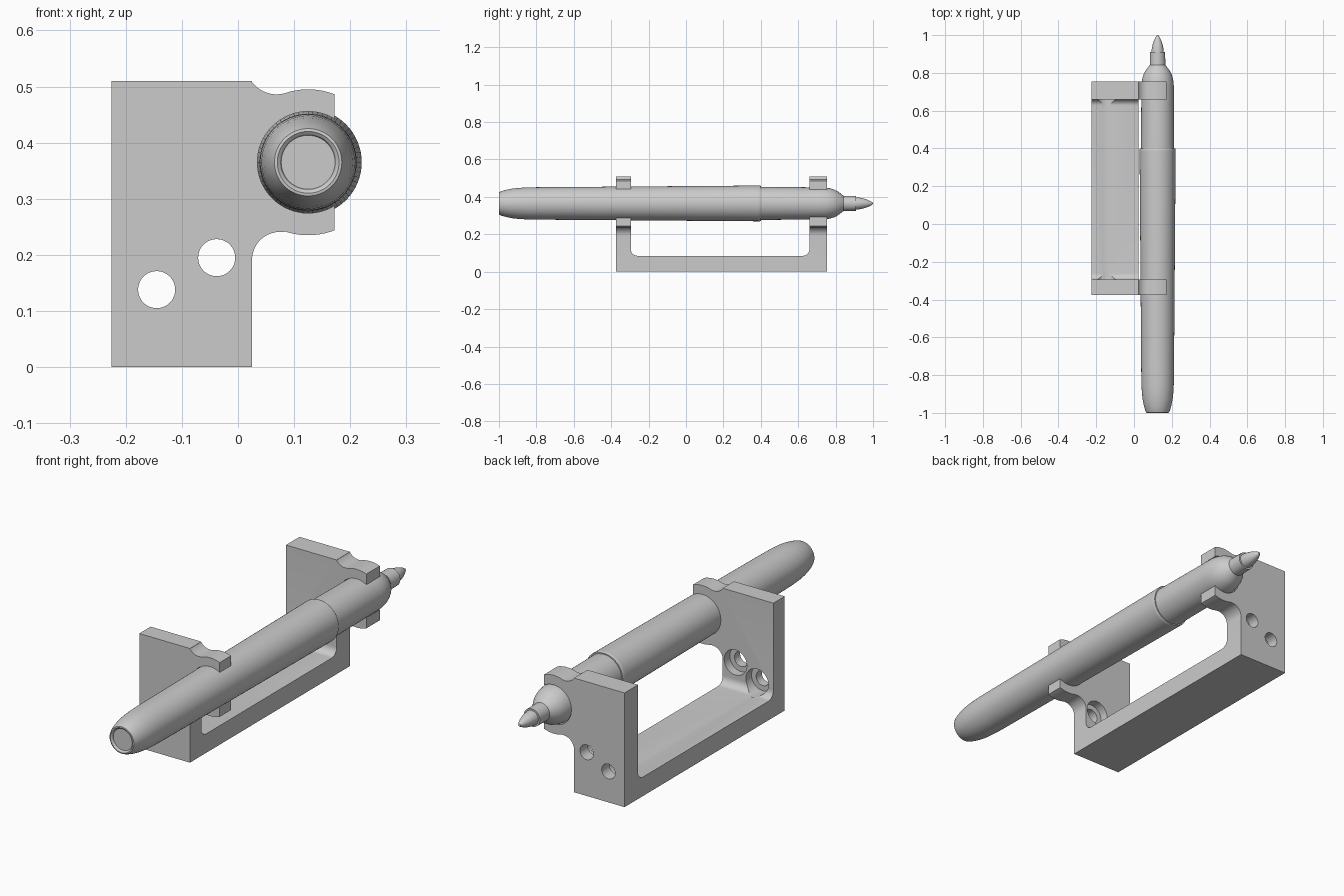
import bpy, bmesh
from math import cos, sin, radians, tau

if "Cube" in bpy.data.objects:
    bpy.data.objects.remove(bpy.data.objects["Cube"])

CX, CZ = 0.125, 0.365          # pen axis
Y0, Y1 = -0.375, 0.755         # bracket ends
IN0, IN1 = -0.295, 0.66        # inner faces of the two plates
FLOOR = 0.085


def arc(cx, cy, r, a0, a1, n):
    return [(cx + r * cos(radians(a0 + (a1 - a0) * i / n)),
             cy + r * sin(radians(a0 + (a1 - a0) * i / n))) for i in range(n + 1)]


def new_object(name, bm):
    bmesh.ops.recalc_face_normals(bm, faces=bm.faces)
    me = bpy.data.meshes.new(name)
    bm.to_mesh(me)
    bm.free()
    ob = bpy.data.objects.new(name, me)
    bpy.context.collection.objects.link(ob)
    return ob


def prism(name, pts, a, b, axis):
    """Extrude a 2D outline from a to b along x (outline y,z) or y (outline x,z)."""
    place = (lambda p: (a, p[0], p[1])) if axis == 'x' else (lambda p: (p[0], a, p[1]))
    bm = bmesh.new()
    f = bm.faces.new([bm.verts.new(place(p)) for p in pts])
    ext = bmesh.ops.extrude_face_region(bm, geom=[f])
    move = (b - a, 0, 0) if axis == 'x' else (0, b - a, 0)
    bmesh.ops.translate(bm, vec=move,
                        verts=[v for v in ext['geom'] if isinstance(v, bmesh.types.BMVert)])
    return new_object(name, bm)


def smooth(ob, angle=30):
    bpy.ops.object.select_all(action='DESELECT')
    ob.select_set(True)
    bpy.context.view_layer.objects.active = ob
    bpy.ops.object.shade_smooth_by_angle(angle=radians(angle))


def cut(ob, cutter):
    mod = ob.modifiers.new("cut", 'BOOLEAN')
    mod.operation, mod.solver, mod.object = 'DIFFERENCE', 'EXACT', cutter
    bpy.context.view_layer.objects.active = ob
    bpy.ops.object.modifier_apply(modifier=mod.name)
    bpy.data.objects.remove(cutter)


def drill(ob, x, z, r, a, b, n=48):
    cut(ob, prism("cutter", arc(x, z, r, 0, 360, n)[:-1], a, b, 'y'))


def lathe(name, profile, n=64):
    """Revolve (radius, y) points about the pen axis; radius 0 ends close the solid."""
    bm = bmesh.new()
    rings = []
    for r, y in profile:
        k = n if r > 0 else 1
        rings.append([bm.verts.new((CX + r * cos(tau * i / n), y, CZ + r * sin(tau * i / n)))
                      for i in range(k)])
    for p, q in zip(rings, rings[1:]):
        for i in range(n):
            j = (i + 1) % n
            vs = [p[i % len(p)], p[j % len(p)], q[j % len(q)], q[i % len(q)]]
            bm.faces.new(list(dict.fromkeys(vs)))
    ob = new_object(name, bm)
    smooth(ob)
    return ob


# Bracket: side outline with clip jaws, swept along the whole length
outline = [(-0.225, 0), (0.025, 0)]
outline += arc(0.075, 0.191, 0.05, 180, 85, 12)
outline += arc(CX, CZ, 0.13, -108, -68.8, 10)
outline += arc(CX, CZ, 0.13, 68.8, 105, 10)
outline += arc(0.069, 0.541, 0.055, 285, 216, 10)
outline += [(0.025, 0.51), (-0.225, 0.51)]
bracket = prism("bracket", outline, Y0, Y1, 'y')

# Open middle, leaving two end plates and a floor with filleted corners
R = 0.035
window = arc(IN0 + R, FLOOR + R, R, 180, 270, 8) + arc(IN1 - R, FLOOR + R, R, 270, 360, 8)
window += [(IN1, 0.8), (IN0, 0.8)]
cut(bracket, prism("cutter", window, -0.5, 0.5, 'x'))

# Pen seats in each clip
drill(bracket, CX, CZ, 0.0905, Y0 - 0.1, 0.1, 64)
drill(bracket, CX, CZ, 0.0875, 0.1, Y1 + 0.1, 64)

# Screw holes with counterbores on the inner faces
for x, z in [(-0.145, 0.138), (-0.038, 0.195)]:
    drill(bracket, x, z, 0.033, Y0 - 0.1, Y1 + 0.1)
    drill(bracket, x, z, 0.056, IN0 - 0.04, IN0 + 0.038)
    drill(bracket, x, z, 0.056, IN1 - 0.038, IN1 + 0.04)
smooth(bracket)

# Pen: long cap with a shallow recessed end
lathe("pen_cap", [(0, -0.99), (0.048, -0.99), (0.05, -0.996), (0.055, -1.0), (0.06, -0.999),
                  (0.066, -0.985), (0.073, -0.96), (0.079, -0.93), (0.083, -0.895),
                  (0.0855, -0.85), (0.0865, -0.8), (0.0955, 0.385), (0.0955, 0.395),
                  (0.093, 0.4), (0, 0.4)])

# Pen: front barrel with rounded shoulder
lathe("pen_barrel", [(0, 0.39), (0.088, 0.39), (0.086, 0.72), (0.085, 0.745), (0.081, 0.77),
                     (0.074, 0.793), (0.064, 0.812), (0.052, 0.828), (0.041, 0.842), (0, 0.842)])

# Pen: collar and pointed nib
lathe("pen_collar", [(0, 0.835), (0.041, 0.835), (0.04, 0.91), (0, 0.91)])
lathe("pen_nib", [(0, 0.905), (0.033, 0.905), (0.0315, 0.925), (0.027, 0.948), (0.02, 0.97),
                  (0.012, 0.987), (0.006, 0.997), (0, 1.0)], 48)
